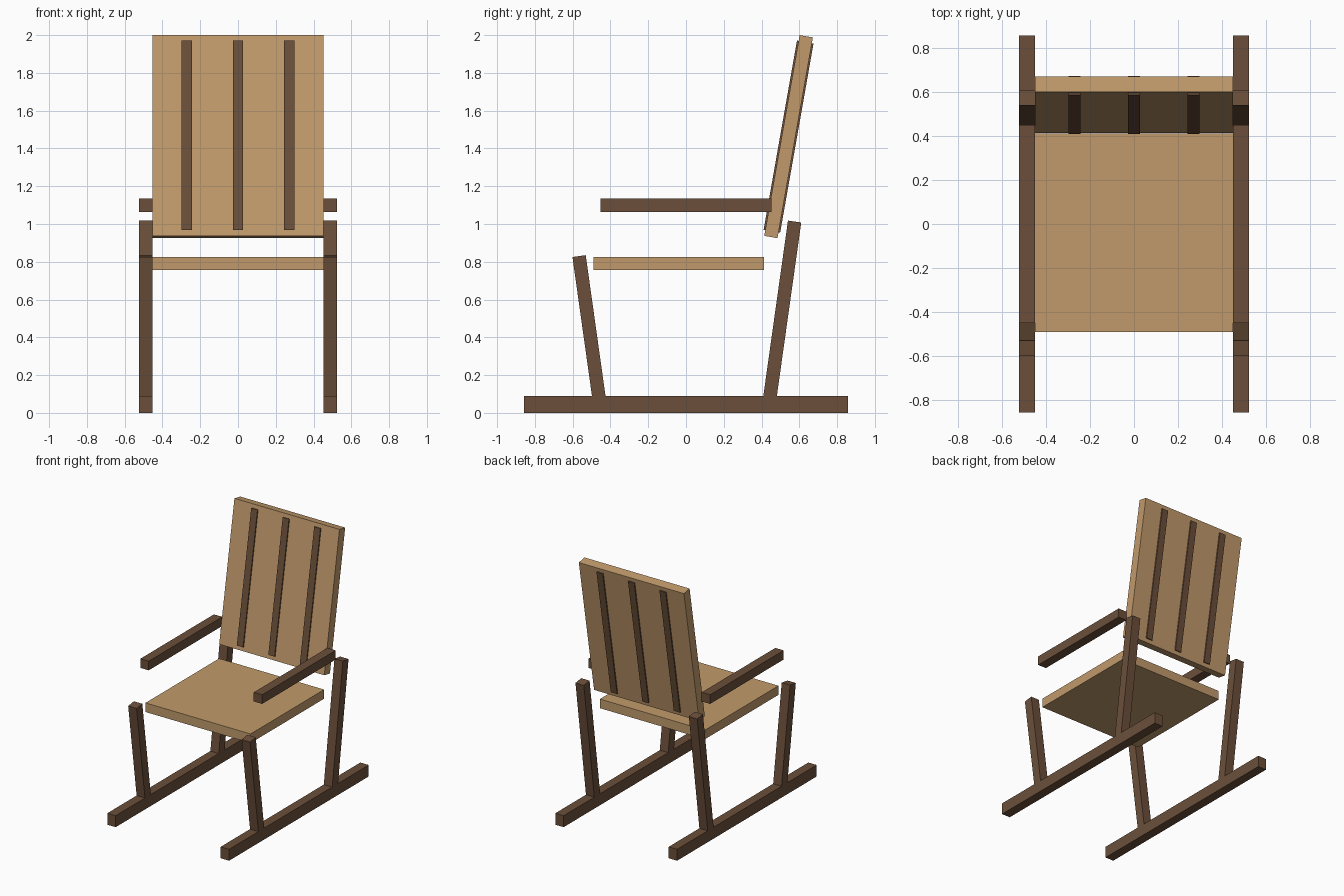
import bpy
import math
from mathutils import Matrix

if "Cube" in bpy.data.objects:
    bpy.data.objects.remove(bpy.data.objects["Cube"])


def material(name, rgb):
    m = bpy.data.materials.new(name)
    m.diffuse_color = (*rgb, 1.0)
    m.use_nodes = True
    m.node_tree.nodes["Principled BSDF"].inputs["Base Color"].default_value = m.diffuse_color
    return m


LIGHT = material("light wood", (0.533, 0.323, 0.147))
DARK = material("dark wood", (0.147, 0.078, 0.042))


def box(name, centre, size, mat, tilt=0.0):
    """Box of a given size, tilted in degrees about the x axis."""
    bpy.ops.mesh.primitive_cube_add(size=1, location=centre)
    ob = bpy.context.object
    ob.name = name
    ob.data.transform(Matrix.Diagonal((*size, 1.0)))
    ob.rotation_euler.x = math.radians(tilt)
    ob.data.materials.append(mat)
    return ob


def leg(name, x, top, length, tilt):
    """Leaning leg, placed by the centre of its top end (y, z)."""
    a = math.radians(tilt)
    y = top[0] + math.sin(a) * length / 2
    z = top[1] - math.cos(a) * length / 2
    return box(name, (x, y, z), (W, 0.071, length), DARK, tilt)


W = 0.072          # thickness of the frame timbers
SIDE_X = 0.488     # centre line of each side frame

# Seat and leaning back panel
box("seat", (0, -0.039, 0.791), (0.904, 0.904, 0.071), LIGHT)
BACK = (0, 0.543, 1.4625)
box("back_panel", BACK, (0.904, 0.071, 1.079), LIGHT, -10)

# Dark slats running through the back panel, proud on both faces
for i in (-1, 0, 1):
    box("back_slat", (0.271 * i, BACK[1], BACK[2]), (0.054, 0.089, 1.017), DARK, -10)

# Side frames: runner, legs and armrest, left and right
for s in (-1, 1):
    x = s * SIDE_X
    box("runner", (x, 0, 0.0445), (W, 1.716, 0.089), DARK)
    leg("front_leg", x, (-0.566, 0.83), 0.79, 8)
    leg("back_leg", x, (0.575, 1.013), 0.97, -8)
    box("armrest", (x, 0, 1.1), (W, 0.904, 0.071), DARK)
